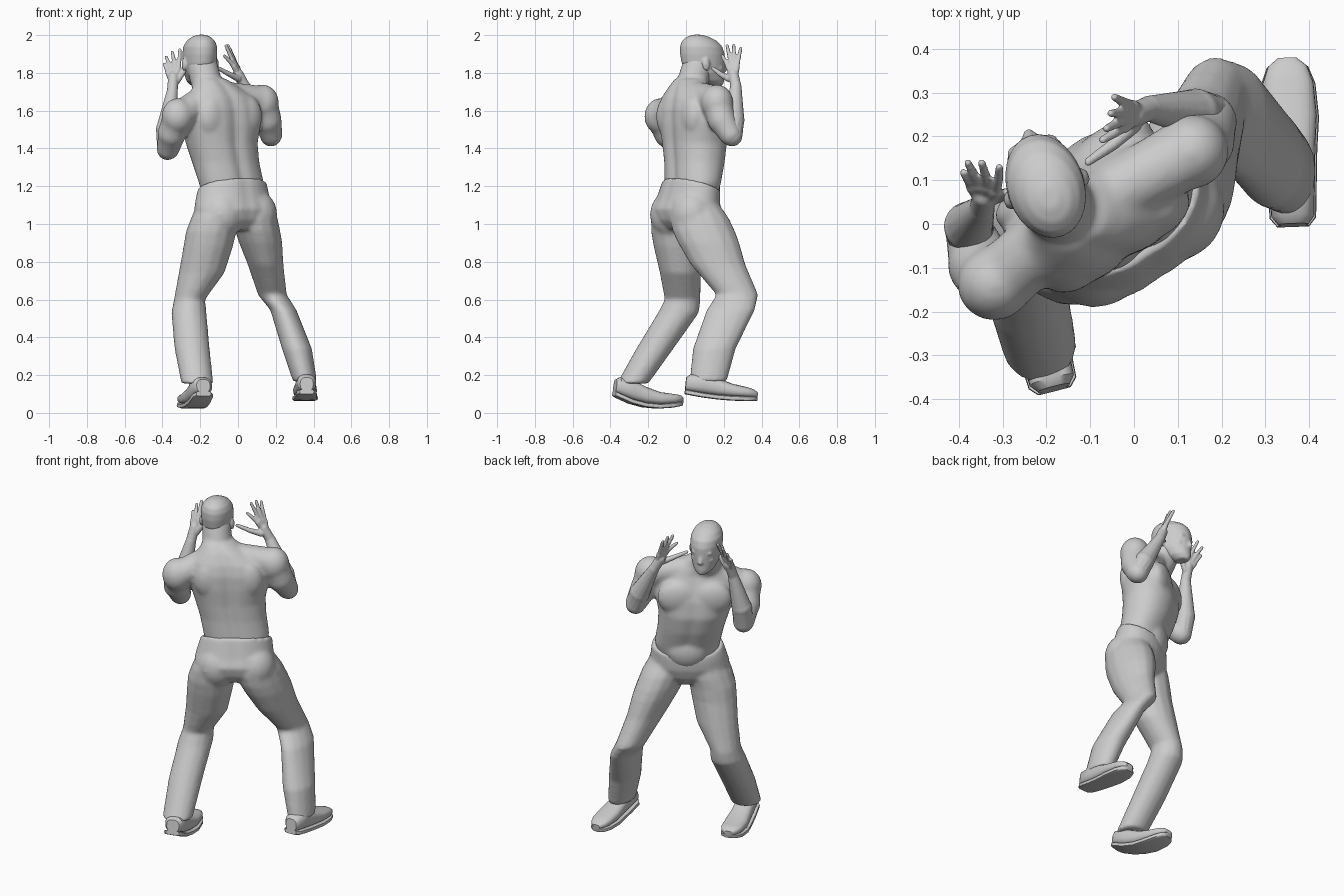
import bpy, bmesh, math
from mathutils import Vector, Matrix

cube = bpy.data.objects.get("Cube")
if cube:
    bpy.data.objects.remove(cube, do_unlink=True)

grey = bpy.data.materials.new("plain grey")
grey.use_nodes = True
grey.diffuse_color = (0.6, 0.6, 0.6, 1)
grey.node_tree.nodes["Principled BSDF"].inputs["Base Color"].default_value = grey.diffuse_color
UP = Vector((0, 0, 1))


def axes(yaw):
    """Sideways and forward directions for a turned body part."""
    a = math.radians(yaw)
    return Vector((math.cos(a), math.sin(a), 0)), Vector((-math.sin(a), math.cos(a), 0))


def loft(bm, rings, n=20, power=2, groove=0):
    """Closed skin over (centre, u, v) rings; groove dents both ends of v."""
    loops = []
    for c, u, v in rings:
        loop = []
        for i in range(n):
            a = math.tau * i / n
            x, y = math.cos(a), math.sin(a)
            x = math.copysign(abs(x) ** (2 / power), x)
            y = math.copysign(abs(y) ** (2 / power), y)
            y *= 1 - groove * math.exp(-(x / 0.16) ** 2) * (1 if y < 0 else 0.5)
            loop.append(bm.verts.new(c + u * x + v * y))
        loops.append(loop)
    for a, b in zip(loops, loops[1:]):
        for i in range(n):
            j = (i + 1) % n
            bm.faces.new((a[i], a[j], b[j], b[i]))
    bm.faces.new(loops[0][::-1])
    bm.faces.new(loops[-1])


def stack(bm, rows, yaw, drop=0, **kw):
    """Loft of rings (x, y, z, half width, half depth); drop lowers the last ring's front."""
    side, fwd = axes(yaw)
    rings = [(Vector(r[:3]), side * r[3], fwd * r[4]) for r in rows]
    c, u, v = rings[-1]
    rings[-1] = (c, u, v - UP * drop)
    loft(bm, rings, **kw)


def blob(bm, c, size, yaw=0):
    m = Matrix.Translation(c) @ Matrix.Rotation(math.radians(yaw), 4, "Z") @ Matrix.Diagonal((*size, 1))
    bmesh.ops.create_uvsphere(bm, u_segments=20, v_segments=12, radius=1, matrix=m)


def tube(bm, pts, radii):
    """Round limb through points, with ball joints."""
    pts = [Vector(p) for p in pts]
    rings = []
    for i, (p, r) in enumerate(zip(pts, radii)):
        t = pts[min(i + 1, len(pts) - 1)] - pts[max(i - 1, 0)]
        q = t.to_track_quat("Z", "Y")
        rings.append((p, q @ Vector((r, 0, 0)), q @ Vector((0, r, 0))))
        blob(bm, p, (r, r, r))
    loft(bm, rings, n=14)


def finish(name, bm, voxel=0, smooth=0):
    bmesh.ops.recalc_face_normals(bm, faces=bm.faces)
    me = bpy.data.meshes.new(name)
    bm.to_mesh(me)
    bm.free()
    me.materials.append(grey)
    ob = bpy.data.objects.new(name, me)
    bpy.context.collection.objects.link(ob)
    bpy.ops.object.select_all(action="DESELECT")
    ob.select_set(True)
    bpy.context.view_layer.objects.active = ob
    if voxel:
        mod = ob.modifiers.new("Blend", "REMESH")
        mod.mode, mod.voxel_size, mod.use_smooth_shade = "VOXEL", voxel, True
        mod = ob.modifiers.new("Soften", "SMOOTH")
        mod.factor, mod.iterations = 0.5, smooth
    else:
        bpy.ops.object.shade_smooth_by_angle(angle=math.radians(40))


# Torso with spine groove, shallow chest and shoulder blades, belly and neck
TURN = 33
side, fwd = axes(TURN)
torso = bmesh.new()
stack(torso, [(-.03, .03, 1.08, .15, .1), (-.036, .036, 1.22, .184, .125), (-.066, .045, 1.33, .187, .14),
              (-.087, .045, 1.43, .2, .15), (-.087, .037, 1.53, .225, .148), (-.085, .025, 1.61, .225, .133),
              (-.09, .018, 1.67, .197, .112), (-.12, .015, 1.73, .125, .09), (-.15, .025, 1.77, .085, .078)],
      TURN, n=48, groove=.12, power=2.2)
chest = Vector((-.087, .037, 1.53))
for s in (-1, 1):
    blob(torso, chest + side * s * .095 + fwd * .095 + UP * .01, (.115, .052, .1), TURN)
    blob(torso, chest + side * s * .11 - fwd * .085 + UP * .04, (.085, .054, .11), TURN)
blob(torso, Vector((-.035, .035, 1.19)) + fwd * .07, (.12, .072, .11), TURN)
tube(torso, [(-.12, 0, 1.65), (-.165, .032, 1.74), (-.188, .06, 1.83)], [.09, .083, .083])
for shoulder in ((-.29, -.115, 1.585), (.1, .15, 1.655)):
    tube(torso, [(-.14, .02, 1.695), shoulder], [.07, .08])

# Head with face and ears
LOOK = 18
hs, hf = axes(LOOK)
mid = Vector((-.2, .08, 0))
head = bmesh.new()
rows = []
for z, push, w, d in ((1.735, .08, .03, .035), (1.76, .055, .056, .072), (1.8, .025, .076, .102),
                      (1.85, .012, .085, .117), (1.9, .007, .089, .121), (1.94, 0, .087, .114),
                      (1.97, -.01, .072, .094), (1.99, -.018, .05, .062), (2.002, -.022, .02, .025)):
    rows.append((*(mid + hf * push + UP * z)[:], w, d))
stack(head, rows, LOOK, n=28)


def face(x, y, z, size):
    blob(head, mid + hs * x + hf * y + UP * z, size, LOOK)


tube(head, [mid + hf * .117 + UP * 1.86, mid + hf * .13 + UP * 1.818], [.01, .014])
face(0, .11, 1.778, (.025, .018, .012))
face(0, .105, 1.75, (.026, .02, .018))
for s in (-1, 1):
    face(s * .032, .103, 1.87, (.03, .016, .011))
    face(s * .045, .085, 1.825, (.022, .022, .018))
    face(s * .013, .12, 1.814, (.01, .01, .008))
    face(s * .09, 0, 1.845, (.012, .02, .034))
finish("head", head, .006, 6)

# Arms, and hands with fingers spread beside the face
arms = {
    "rear": dict(
        joints=[(-.318, -.135, 1.57), (-.35, -.095, 1.48), (-.37, -.035, 1.4)],
        fore=[(-.373, -.03, 1.395), (-.378, -.005, 1.5), (-.348, .035, 1.7)],
        palm=(-.342, .065, 1.78), thumb=[(-.325, .06, 1.755), (-.292, .068, 1.8), (-.27, .075, 1.845)],
        knuckles=((-.315, .075, 1.825), (-.335, .085, 1.825), (-.355, .088, 1.815), (-.37, .085, 1.8)),
        tips=((-.308, .13, 1.922), (-.348, .14, 1.91), (-.38, .14, 1.883), (-.39, .118, 1.845))),
    "lead": dict(
        joints=[(.13, .165, 1.642), (.155, .19, 1.55), (.175, .235, 1.475)],
        fore=[(.174, .243, 1.467), (.14, .253, 1.55), (.035, .264, 1.73)],
        palm=(.0, .25, 1.795), thumb=[(.0, .225, 1.77), (-.05, .18, 1.795), (-.105, .142, 1.825)],
        knuckles=((-.022, .222, 1.835), (-.018, .24, 1.842), (-.012, .256, 1.84), (-.004, .27, 1.83)),
        tips=((-.072, .192, 1.89), (-.063, .218, 1.943), (-.053, .253, 1.945), (-.045, .29, 1.93))),
}
for name, arm in arms.items():
    tube(torso, arm["joints"], [.08, .077, .062])
    blob(torso, Vector(arm["joints"][0]), (.088, .086, .097), TURN)
    hand = bmesh.new()
    tube(hand, arm["fore"], [.056, .057, .03])
    wrist, palm = Vector(arm["fore"][-1]), Vector(arm["palm"])
    tube(hand, [wrist, palm], [.029, .028])
    tube(hand, arm["thumb"], [.018, .014, .01])
    for k, t in zip(arm["knuckles"], arm["tips"]):
        k, t = Vector(k), Vector(t)
        tube(hand, [palm.lerp(wrist, .4), k], [.018, .015])
        bend = k.lerp(t, .5) + (k - wrist).normalized() * .008
        tube(hand, [k, bend, t], [.0125, .011, .009])
    finish(name + "_forearm_and_hand", hand, .005, 4)
finish("torso_and_upper_arms", torso, .009, 18)

# Trousers: hips with a waist lower in front, and two bent legs
trousers = bmesh.new()
stack(trousers, [(-.005, .01, .97, .07, .1), (-.02, .0, 1.02, .18, .14), (-.024, .0, 1.08, .226, .157),
                 (-.028, .012, 1.13, .215, .147), (-.03, .03, 1.205, .2, .128)],
      TURN, drop=.042, n=32, groove=.05)
for cheek in ((-.085, -.075, 1.05), (.09, .03, 1.05)):
    blob(trousers, Vector(cheek), (.12, .115, .13), TURN)
stack(trousers, [(-.105, -.04, 1.13, .1, .12), (-.125, -.05, 1.03, .125, .138), (-.142, -.055, .96, .135, .132),
                 (-.158, -.05, .88, .132, .123), (-.193, -.03, .74, .122, .11), (-.257, -.018, .6, .083, .096),
                 (-.26, -.04, .53, .094, .11), (-.243, -.165, .34, .094, .1),
                 (-.215, -.283, .155, .086, .085)], 0, n=14)
stack(trousers, [(.07, .04, 1.13, .1, .12), (.09, .07, 1.03, .12, .16), (.105, .095, .96, .12, .168),
                 (.12, .12, .9, .115, .165), (.146, .17, .785, .095, .147), (.182, .272, .625, .077, .112),
                 (.24, .237, .545, .07, .13), (.312, .15, .34, .08, .115), (.355, .117, .165, .064, .1)],
      0, n=14)
finish("trousers", trousers, .01, 12)


# Shoes: rounded upper on a flat sole that sags between heel and toe
def shoe(name, heel, toe, width, sag):
    heel, toe = Vector(heel), Vector(toe)
    run = toe - heel
    across = Vector((run.y, -run.x, 0)).normalized() * width
    lift = across.cross(run).normalized()
    profile = ((0, .55, .07), (.05, .78, .09), (.25, .84, .105), (.45, .9, .09),
               (.65, 1, .07), (.85, .92, .055), (.95, .7, .042), (1, .35, .025))
    upper, sole = bmesh.new(), bmesh.new()
    base = [heel + run * t - lift * sag * 4 * t * (1 - t) for t, w, h in profile]
    loft(upper, [(b + lift * h / 2, across * w * .93, lift * h / 2)
                 for b, (t, w, h) in zip(base, profile)], n=24, power=2.6)
    loft(sole, [(b - lift * .006, across * w, lift * .013)
                for b, (t, w, h) in zip(base, profile)], n=16, power=5)
    finish(name + "_upper", upper)
    finish(name + "_sole", sole)


shoe("rear_shoe", (-.182, -.38, .108), (-.275, -.02, .058), .072, .038)
shoe("lead_shoe", (.364, -.005, .118), (.35, .378, .082), .068, .012)

# Ankles joining shoes to trouser legs
for name, low, high in (("rear_ankle", (-.21, -.31, .12), (-.22, -.27, .2)),
                        ("lead_ankle", (.36, .07, .14), (.35, .12, .24))):
    ankle = bmesh.new()
    tube(ankle, [low, high], [.045, .048])
    finish(name, ankle)
